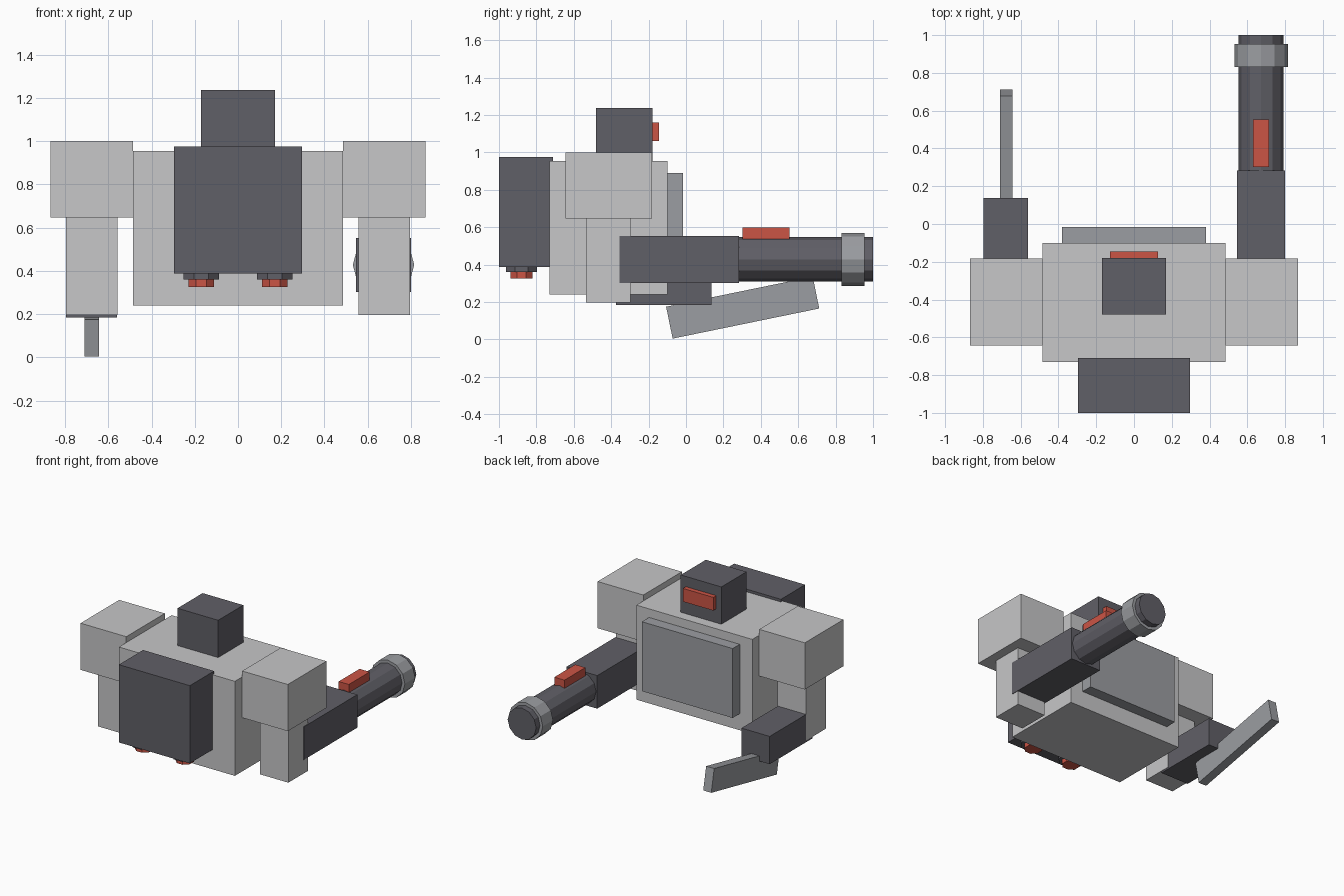
import bpy, bmesh, math
from mathutils import Matrix

if "Cube" in bpy.data.objects:
    bpy.data.objects.remove(bpy.data.objects["Cube"])


def material(name, rgb):
    m = bpy.data.materials.new(name)
    m.diffuse_color = (*rgb, 1)
    m.use_nodes = True
    m.node_tree.nodes["Principled BSDF"].inputs["Base Color"].default_value = m.diffuse_color
    return m


LIGHT = material("light_grey", (0.57, 0.57, 0.58))
MID = material("steel_grey", (0.33, 0.34, 0.36))
DARK = material("dark_grey", (0.118, 0.115, 0.135))
RED = material("signal_red", (0.60, 0.09, 0.06))


def finish(bm, name, mat):
    mesh = bpy.data.meshes.new(name)
    bm.to_mesh(mesh)
    bm.free()
    mesh.materials.append(mat)
    ob = bpy.data.objects.new(name, mesh)
    bpy.context.collection.objects.link(ob)
    return ob


def box(name, x, y, z, mat):
    """Box given by its (min, max) range on each axis."""
    bm = bmesh.new()
    bmesh.ops.create_cube(bm, size=1)
    ob = finish(bm, name, mat)
    size = [b - a for a, b in (x, y, z)]
    ob.data.transform(Matrix.Diagonal((*size, 1)))
    ob.location = [(a + b) / 2 for a, b in (x, y, z)]
    return ob


def cylinder(name, radius, length, centre, sides, mat, turn):
    bm = bmesh.new()
    bmesh.ops.create_cone(bm, cap_ends=True, segments=sides, radius1=radius,
                          radius2=radius, depth=length, matrix=turn)
    ob = finish(bm, name, mat)
    ob.location = centre
    return ob


# Body
box("torso", (-0.485, 0.485), (-0.73, -0.10), (0.24, 0.955), LIGHT)
box("chest_plate", (-0.38, 0.38), (-0.10, -0.015), (0.365, 0.89), MID)
box("head", (-0.17, 0.17), (-0.48, -0.18), (0.955, 1.237), DARK)
box("visor", (-0.127, 0.127), (-0.18, -0.145), (1.06, 1.16), RED)

# Pack with two thrusters
box("backpack", (-0.297, 0.297), (-1.0, -0.71), (0.387, 0.975), DARK)
for side, s in (("left", -1), ("right", 1)):
    turn = Matrix.Rotation(math.pi / 8, 4, 'Z')
    cylinder(side + "_nozzle", 0.09, 0.03, (0.17 * s, -0.88, 0.375), 8, DARK, turn)
    cylinder(side + "_thruster_flame", 0.064, 0.04, (0.17 * s, -0.88, 0.346), 8, RED, turn)

    # Shoulders and upper arms
    box(side + "_shoulder", sorted((0.485 * s, 0.867 * s)), (-0.643, -0.182), (0.647, 1.0), LIGHT)
    box(side + "_upper_arm", sorted((0.557 * s, 0.796 * s)), (-0.535, -0.298), (0.197, 0.647), LIGHT)

# Cannon arm
along_y = Matrix.Rotation(math.pi / 2, 4, 'X')
box("cannon_housing", (0.545, 0.80), (-0.355, 0.283), (0.302, 0.552), DARK)
cylinder("cannon_barrel", 0.119, 0.72, (0.673, 0.64, 0.428), 12, DARK, along_y)
cylinder("muzzle_collar", 0.142, 0.123, (0.673, 0.892, 0.428), 12, MID, along_y)
box("cannon_sight", (0.63, 0.715), (0.303, 0.553), (0.53, 0.598), RED)

# Blade arm
box("blade_forearm", (-0.796, -0.56), (-0.373, 0.137), (0.185, 0.395), DARK)
blade = box("blade", (-0.71, -0.643), (-0.097, 0.703), (0.083, 0.257), MID)
blade.rotation_euler.x = math.radians(11.6)
